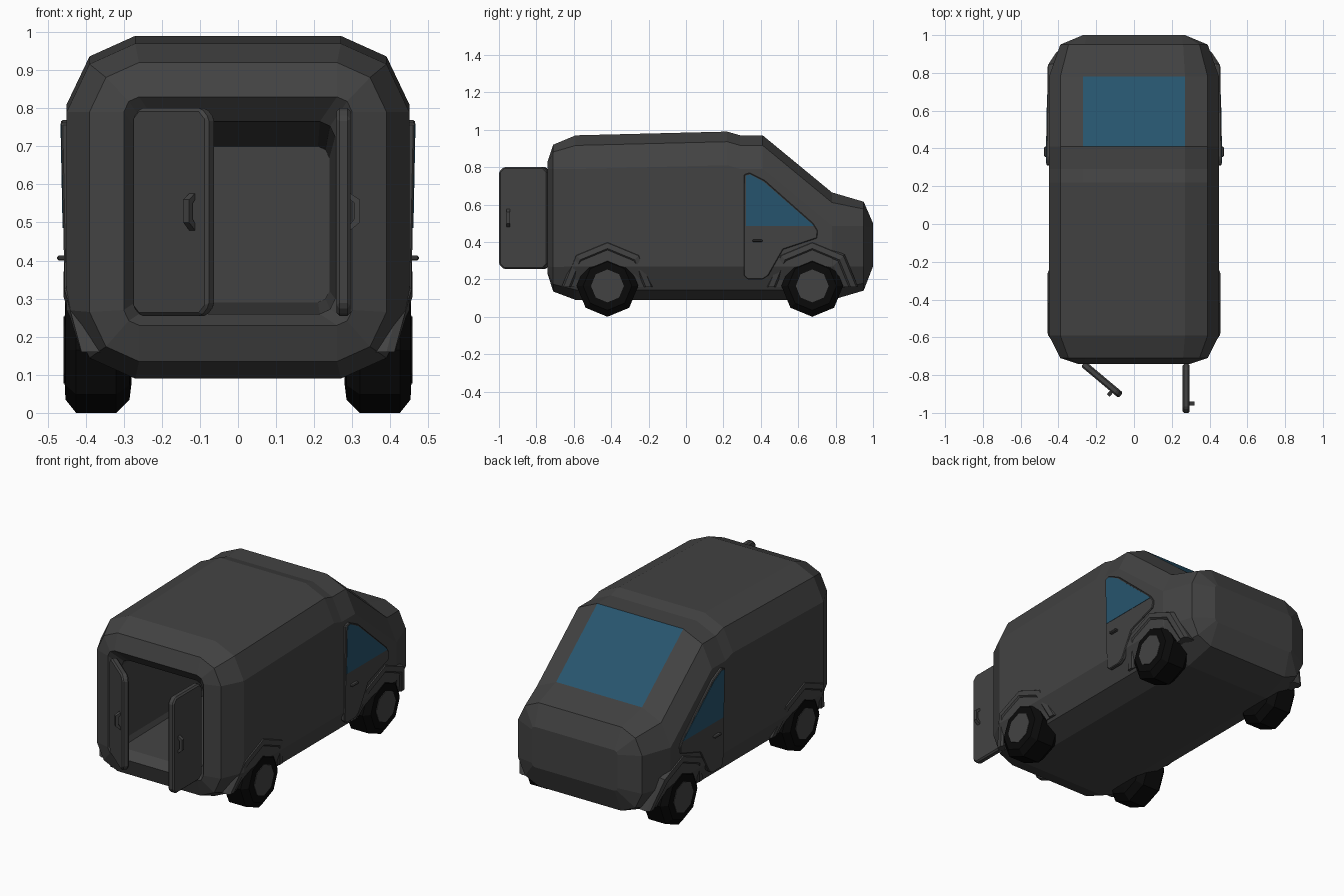
import bpy, bmesh, math
from mathutils import Vector

old = bpy.data.objects.get("Cube")
if old:
    bpy.data.objects.remove(old, do_unlink=True)


def material(name, colour):
    mat = bpy.data.materials.new(name)
    mat.use_nodes = True
    mat.diffuse_color = (*colour, 1)
    mat.node_tree.nodes["Principled BSDF"].inputs["Base Color"].default_value = (*colour, 1)
    return mat


GREY = material("dark grey paint", (0.055, 0.055, 0.055))
GLASS = material("blue glass", (0.02, 0.09, 0.155))
RUBBER = material("black rubber", (0.003, 0.003, 0.003))


def skin(name, rings, mats, bevel=0, glass_rule=None):
    """Join matching rings of points into a closed, flat shaded solid."""
    bm = bmesh.new()
    loops = [[bm.verts.new(p) for p in ring] for ring in rings]
    n = len(loops[0])
    for a, b in zip(loops, loops[1:]):
        for i in range(n):
            j = (i + 1) % n
            bm.faces.new((a[i], a[j], b[j], b[i]))
    bm.faces.new(loops[0])
    bm.faces.new(loops[-1])
    bmesh.ops.recalc_face_normals(bm, faces=bm.faces)
    if glass_rule:
        for f in bm.faces:
            f.material_index = int(glass_rule(f.calc_center_median()))
    mesh = bpy.data.meshes.new(name)
    bm.to_mesh(mesh)
    bm.free()
    for m in mats:
        mesh.materials.append(m)
    obj = bpy.data.objects.new(name, mesh)
    bpy.context.collection.objects.link(obj)
    if bevel:
        mod = obj.modifiers.new("edge bevel", 'BEVEL')
        mod.width = bevel
        mod.segments = 1
    return obj


def section(y, w, c, top, bottom):
    """Rounded rectangle across the van, with two-step corners."""
    half = [(w - c, top), (w - c / 3, top - c * 0.3), (w, top - c),
            (w, bottom + c), (w - c / 3, bottom + c * 0.3), (w - c, bottom)]
    return [(x, y, z) for x, z in half] + [(-x, y, z) for x, z in reversed(half)]


# Body shell: cargo bay, rear rim, roof, windscreen slope, bonnet, nose
body_sections = [
    (0.35, 0.24, 0.03, 0.70, 0.29),
    (-0.68, 0.255, 0.04, 0.765, 0.26),
    (-0.74, 0.30, 0.04, 0.83, 0.23),
    (-0.71, 0.39, 0.13, 0.92, 0.135),
    (-0.59, 0.45, 0.18, 0.97, 0.09),
    (0.22, 0.45, 0.18, 0.99, 0.09),
    (0.29, 0.45, 0.18, 0.97, 0.09),
    (0.41, 0.45, 0.18, 0.97, 0.09),
    (0.78, 0.45, 0.18, 0.665, 0.09),
    (0.95, 0.39, 0.13, 0.615, 0.14),
    (1.00, 0.27, 0.02, 0.50, 0.27),
]
skin("body", [section(*s) for s in body_sections], [GREY, GLASS],
     glass_rule=lambda c: abs(c.x) < 0.01 and 0.5 < c.y < 0.7 and c.z > 0.7)


def disc(x, r, y, side):
    return [(side * x, y + r * math.cos(k * math.pi / 4), 0.165 + r * math.sin(k * math.pi / 4))
            for k in range(8)]


def arch_ring(angle, y, side):
    """Cross-section of a wheel arch flare, following the body side."""
    x = 0.45 if math.sin(angle) > 0.3 else 0.405
    profile = [(0.245, x - 0.015), (0.235, x + 0.006), (0.205, x + 0.008),
               (0.195, x - 0.002), (0.16, x - 0.002), (0.16, x - 0.06), (0.24, x - 0.06)]
    return [(side * px, y + r * math.cos(angle), 0.16 + r * math.sin(angle)) for r, px in profile]


# Wheels and arches
tyre_profile = [(0.28, 0.09), (0.285, 0.13), (0.32, 0.165), (0.425, 0.165), (0.453, 0.13), (0.455, 0.09)]
for side, side_name in ((1, "left"), (-1, "right")):
    for y, end in ((-0.42, "door_end"), (0.675, "nose_end")):
        label = f"{side_name}_{end}"
        skin(f"tyre_{label}", [disc(x, r, y, side) for x, r in tyre_profile], [RUBBER])
        skin(f"hub_{label}", [disc(x, 0.088, y, side) for x in (0.40, 0.458)], [GREY])
        skin(f"arch_{label}",
             [arch_ring(k * math.pi / 4, y, side) for k in range(5)], [GREY])


def side_plate(name, outline, side, lift, mat, bevel=0):
    """Plate on the van's side, standing out a little more towards the top."""
    inner = [(side * 0.43, y, z) for y, z in outline]
    outer = [(side * (0.453 + lift + 0.02 * (z - 0.2)), y, z) for y, z in outline]
    skin(name, [inner, outer], [mat], bevel)


# Cab doors with window and handle
door_outline = [(0.31, 0.22), (0.31, 0.76), (0.34, 0.77), (0.42, 0.73), (0.68, 0.50), (0.705, 0.46),
                (0.70, 0.42), (0.52, 0.36), (0.44, 0.22), (0.41, 0.20), (0.33, 0.20)]
window_outline = [(0.32, 0.485), (0.32, 0.755), (0.345, 0.76), (0.415, 0.722), (0.67, 0.50), (0.685, 0.485)]
handle_outline = [(0.355, 0.40), (0.355, 0.413), (0.41, 0.413), (0.41, 0.40)]
for side, side_name in ((1, "left"), (-1, "right")):
    side_plate(f"cab_door_{side_name}", door_outline, side, 0, GREY, 0.004)
    side_plate(f"cab_window_{side_name}", window_outline, side, 0.002, GLASS)
    side_plate(f"cab_handle_{side_name}", handle_outline, side, 0.018, GREY, 0.004)


def cargo_door(name, hinge, angle, mirror):
    """Open cargo door: u runs away from the hinge, v points outwards."""
    u_dir = Vector((math.cos(angle), math.sin(angle), 0))
    v_dir = Vector((u_dir.y, -u_dir.x, 0)) * mirror

    def place(u, v, z):
        return Vector(hinge) + u_dir * u + v_dir * v + Vector((0, 0, z))

    width, low, high, c = 0.26, 0.255, 0.80, 0.025
    outline = [(0, low + c), (c, low), (width - c, low), (width, low + c),
               (width, high - c), (width - c, high), (c, high), (0, high - c)]
    skin(name, [[place(u, v, z) for u, z in outline] for v in (-0.012, 0.025)], [GREY], 0.008)
    # Bowed pull handle
    pull = [(0.02, 0.475), (0.05, 0.50), (0.05, 0.56), (0.02, 0.58),
            (0.02, 0.565), (0.036, 0.55), (0.036, 0.51), (0.02, 0.49)]
    skin(name + "_handle", [[place(u, v, z) for v, z in pull] for u in (0.20, 0.22)], [GREY])


cargo_door("cargo_door_right", (-0.265, -0.735, 0), math.radians(-40), 1)
cargo_door("cargo_door_left", (0.27, -0.74, 0), math.radians(-90), -1)
